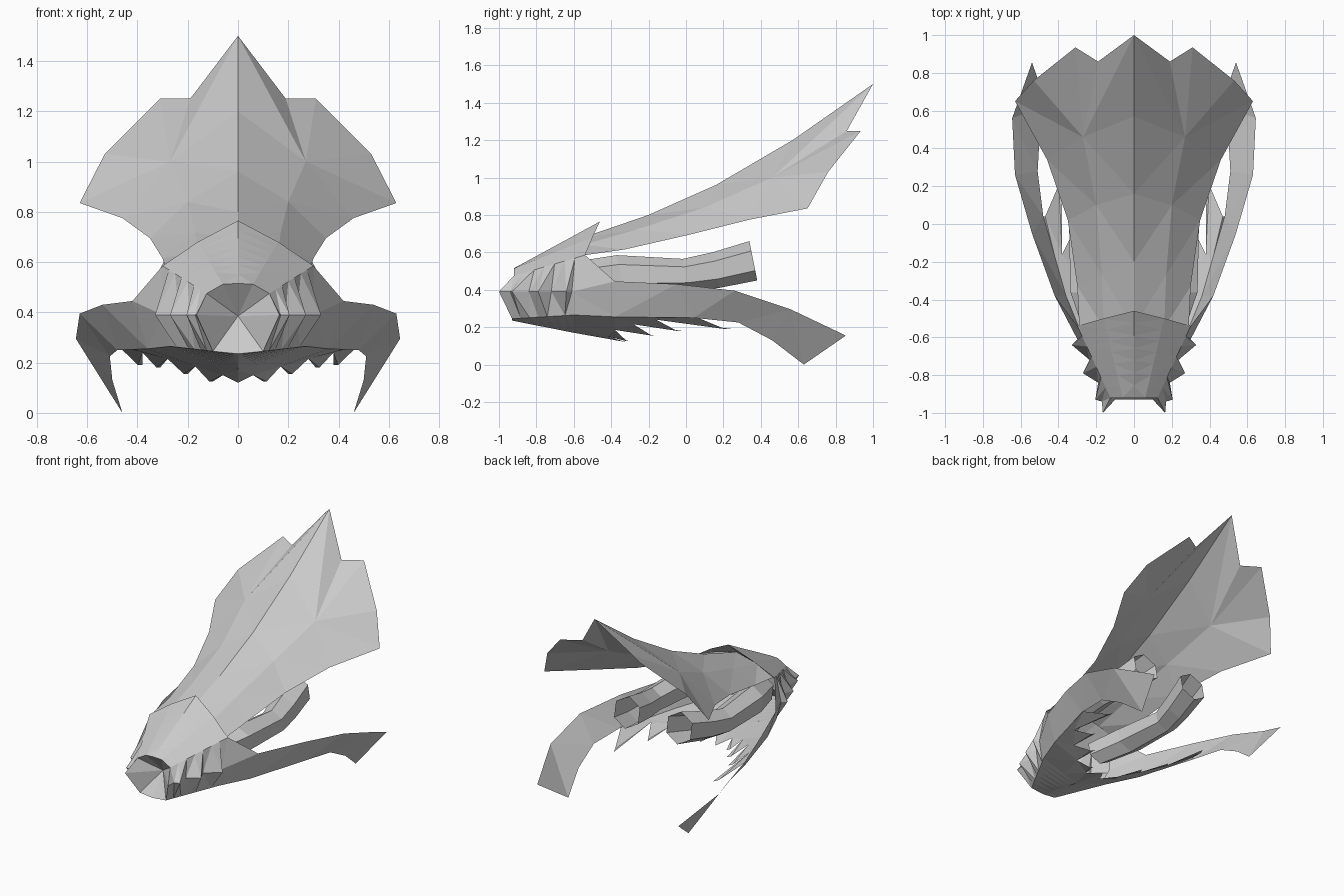
import bpy, bmesh, math
from mathutils import Vector

if "Cube" in bpy.data.objects:
    bpy.data.objects.remove(bpy.data.objects["Cube"])


def build(name, faces, mirror=True):
    """Make a flat-shaded mesh from point-list faces, mirrored across x = 0."""
    bm = bmesh.new()
    for f in faces:
        bm.faces.new([bm.verts.new(p) for p in f])
    bmesh.ops.remove_doubles(bm, verts=bm.verts, dist=0.0005)
    bmesh.ops.triangulate(bm, faces=[f for f in bm.faces if len(f.verts) > 3])
    bmesh.ops.recalc_face_normals(bm, faces=bm.faces)
    mesh = bpy.data.meshes.new(name)
    bm.to_mesh(mesh)
    bm.free()
    obj = bpy.data.objects.new(name, mesh)
    bpy.context.collection.objects.link(obj)
    if mirror:
        mod = obj.modifiers.new("Mirror", 'MIRROR')
        mod.use_clip = True
    return obj


def loft(rows, closed=False):
    """Quads between successive rows of points."""
    out = []
    for a, b in zip(rows, rows[1:]):
        n = len(a)
        for i in range(n if closed else n - 1):
            j = (i + 1) % n
            out.append([a[i], a[j], b[j], b[i]])
    return out


def lerp(a, b, t):
    return tuple(Vector(a).lerp(Vector(b), t))


# Head: rings from the mouth back, with flared gill points along the sides
gills = [(.165, -1.0), (.17, -.94), (.205, -.93), (.19, -.84),
         (.27, -.79), (.235, -.72), (.33, -.64), (.30, -.61)]
rings = []
for i, (gx, gy) in enumerate(gills):
    t = i / 7
    rings.append([
        lerp((0, -.92, .515), (0, -.46, .765), t),
        lerp((.06, -.92, .512), (.16, -.5, .68), t),
        lerp((.125, -.92, .475), (.30, -.54, .585), t),
        (gx, gy, .39),
        lerp((.10, -.93, .245), (.27, -.6, .265), t),
        lerp((0, -.93, .235), (0, -.6, .17), t)])
build("head", loft(rings))

# Mouth: recessed funnel
rim = rings[0][:3] + [(.165, -1.0, .39)] + rings[0][4:]
throat = (0, -.82, .385)
build("mouth", [[a, b, throat] for a, b in zip(rim, rim[1:])])

# Crest: large fan sweeping up and back, with a pointed rear edge
crest = [[(0, -.55, .68), (.16, -.55, .64), (.29, -.54, .585)],
         [(0, -.2, .80), (.17, -.27, .72), (.30, -.33, .615)],
         [(0, .16, .96), (.20, .10, .84), (.35, .02, .695)],
         [(0, .57, 1.2), (.27, .46, 1.0), (.46, .34, .775)]]
tips = [(0, 1, 1.5), (.19, .86, 1.25), (.31, .935, 1.25),
        (.53, .76, 1.03), (.63, .65, .835)]
c, m, e = crest[-1]
fan = [[m, a, b] for a, b in zip(tips, tips[1:])]
build("crest", loft(crest) + fan + [[c, tips[0], m], [m, tips[-1], e]])

# Step that drops from the hood's rear edge onto the crest
hood = rings[-1][:3]
build("hood_step", loft([hood, crest[0]]))

# Side fins: long curved ribbons hanging from the cheeks
upper = [rings[-1][3], (.42, -.38, .445), (.54, -.05, .43),
         (.63, .26, .395), (.645, .56, .295), (.54, .855, .155)]
lower = [rings[-1][4], (.36, -.38, .255), (.48, .04, .25),
         (.51, .28, .225), (.50, .46, .13), (.46, .63, 0)]
cheek = [rings[-1][2], rings[-1][3], upper[1]]
build("side_fin", loft([upper, lower]) + [cheek])

# Belly: thin sheet between the fins with a serrated rear edge
outer = [rings[-1][5], (.10, -.6, .205), lower[0], lower[1],
         (.42, -.17, .2525), lower[2]]
notches = [(0, -.32, .12), (.06, -.42, .15), (.17, -.38, .185),
           (.28, -.28, .215), (.38, -.16, .24), (.47, .04, .26)]
build("belly", loft([outer, notches]))

# Belly spikes: blunt blades pointing back between the notches
spikes = [(.10, -.30, .125), (.20, -.16, .155), (.31, -.02, .18), (.38, .25, .19)]
blades = []
for a, b, s in zip(notches[1:], notches[2:], spikes):
    blunt = lerp(s, b, .2)
    blades.append([a, s, (blunt[0], blunt[1], s[2]), b])
build("belly_spikes", blades)

# Tail tubes: open six-sided pipes running back under the crest
path = [(.18, -.58, .46, .09), (.25, -.35, .485, .10), (.27, 0, .48, .085),
        (.24, .16, .505, .095), (.20, .36, .555, .105)]
tube = []
for x, y, z, r in path:
    ring = []
    for k in range(6):
        a = math.radians(90 + 60 * k)
        ring.append((x + r * math.cos(a), y - .2 * r * math.sin(a), z + r * math.sin(a)))
    tube.append(ring)
build("tail_tube", loft(tube, closed=True))
